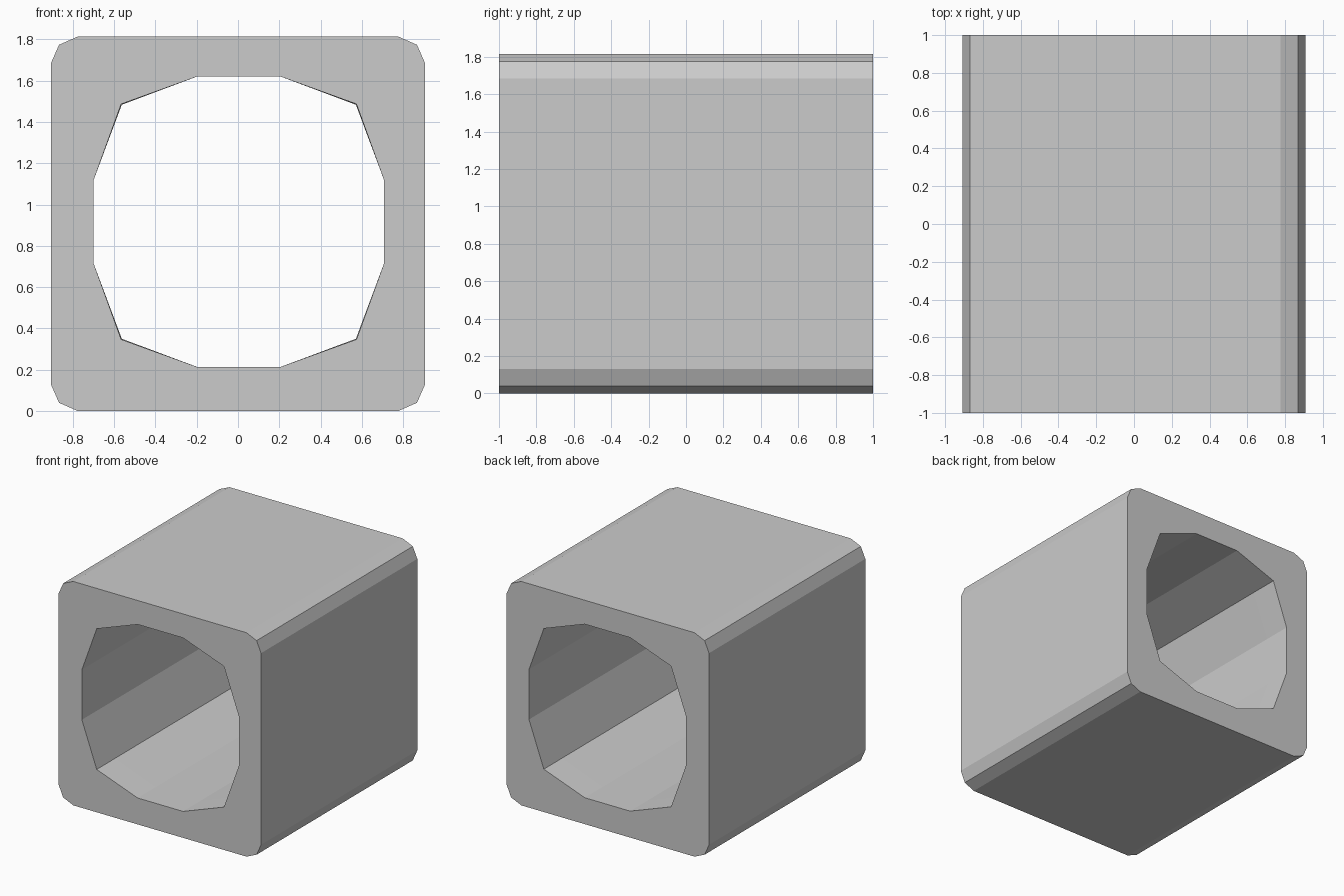
import bpy, bmesh

if "Cube" in bpy.data.objects:
    bpy.data.objects.remove(bpy.data.objects["Cube"])


def twelve_sided(cx, cz, edge, corner, side):
    """Square-ish 12-gon: flat half-length, diagonal corner, half-width."""
    quarter = [(side, edge), (corner, corner), (edge, side)]
    pts = []
    for a, b, flip in ((1, 1, False), (-1, 1, True), (-1, -1, False), (1, -1, True)):
        pts += [(cx + a * x, cz + b * z) for x, z in (quarter[::-1] if flip else quarter)]
    return pts


outer = twelve_sided(0, 0.907, 0.776, 0.867, 0.907)
hole = twelve_sided(0.004, 0.917, 0.203, 0.57, 0.703)
# the middle of the bore is very slightly tighter at the diagonals
bore = twelve_sided(0.004, 0.917, 0.203, 0.567, 0.703)

# Closed chain of loops: outside, front rim, bore, back rim
bm = bmesh.new()
chain = [(outer, 1), (outer, -1), (hole, -1), (bore, -0.77), (bore, 0.77), (hole, 1)]
loops = [[bm.verts.new((x, y, z)) for x, z in pts] for pts, y in chain]
for k, a in enumerate(loops):
    b = loops[(k + 1) % len(loops)]
    for i in range(12):
        j = (i + 1) % 12
        bm.faces.new((a[i], a[j], b[j], b[i]))
bmesh.ops.recalc_face_normals(bm, faces=bm.faces)

mesh = bpy.data.meshes.new("tunnel_block")
bm.to_mesh(mesh)
bm.free()
bpy.context.collection.objects.link(bpy.data.objects.new("tunnel_block", mesh))
